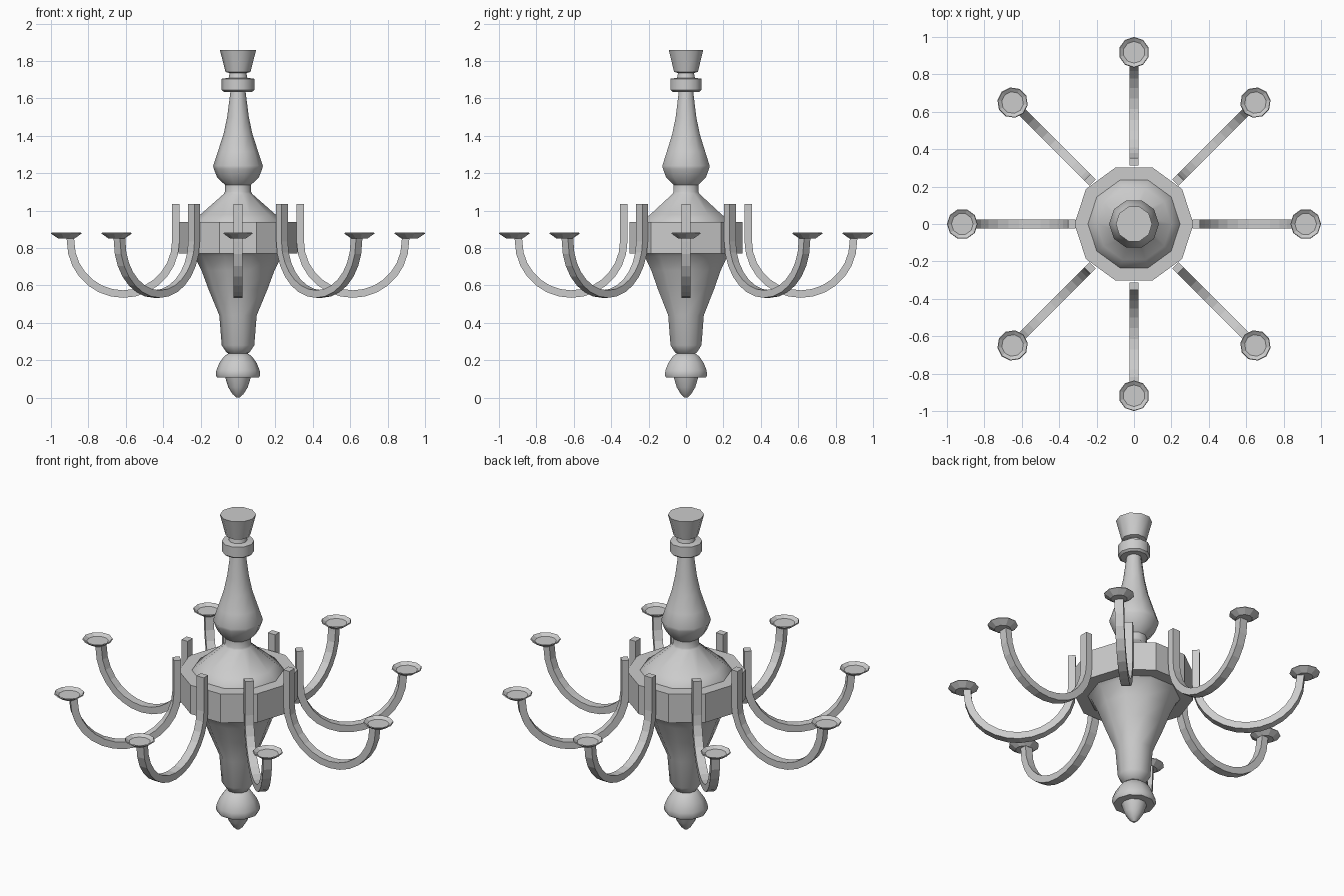
import bpy, bmesh
from math import sin, cos, pi, radians
from mathutils import Matrix

if "Cube" in bpy.data.objects:
    bpy.data.objects.remove(bpy.data.objects["Cube"])

SIDES = 10
ARMS = 8
ARM_R = 0.333      # radius of the straight arm stems
DISH_R = 0.918     # radius of the drip dish centres


def finish(name, bm, smooth=None):
    bmesh.ops.remove_doubles(bm, verts=bm.verts, dist=1e-5)
    bmesh.ops.recalc_face_normals(bm, faces=bm.faces)
    me = bpy.data.meshes.new(name)
    bm.to_mesh(me)
    bm.free()
    ob = bpy.data.objects.new(name, me)
    bpy.context.collection.objects.link(ob)
    if smooth:
        bpy.ops.object.select_all(action='DESELECT')
        ob.select_set(True)
        bpy.context.view_layer.objects.active = ob
        bpy.ops.object.shade_smooth_by_angle(angle=radians(smooth))
    return ob


def skin(bm, rings, closed_ends=True):
    """Bridge successive vertex rings with quads."""
    loops = [[bm.verts.new(p) for p in ring] for ring in rings]
    n = len(loops[0])
    for a, b in zip(loops, loops[1:]):
        for i in range(n):
            j = (i + 1) % n
            bm.faces.new((a[i], a[j], b[j], b[i]))
    if closed_ends:
        bm.faces.new(loops[0])
        bm.faces.new(loops[-1])


def lathe(name, profile, smooth=None, x=0.0):
    bm = bmesh.new()
    skin(bm, [[(x + r * cos(2 * pi * i / SIDES), r * sin(2 * pi * i / SIDES), z)
               for i in range(SIDES)] for r, z in profile])
    return finish(name, bm, smooth)


# Bottom finial
lathe("finial", [(0.008, 0.0), (0.03, 0.02), (0.052, 0.055), (0.068, 0.107),
                 (0.112, 0.107), (0.118, 0.12), (0.116, 0.145), (0.1, 0.185),
                 (0.075, 0.22), (0.047, 0.24)], 40)
# Tapering lower body
lathe("lower_body", [(0.047, 0.235), (0.06, 0.24), (0.087, 0.28), (0.1, 0.44),
                     (0.158, 0.58), (0.195, 0.68), (0.232, 0.755), (0.25, 0.772)], 40)
# Faceted band carrying the arms
lathe("arm_band", [(0.318, 0.77), (0.318, 0.94)])
# Sloped shoulder above the band
lathe("shoulder", [(0.247, 0.935), (0.245, 0.945), (0.2, 0.98), (0.075, 1.09),
                   (0.07, 1.1), (0.07, 1.14)], 40)
# Baluster stem
lathe("stem", [(0.07, 1.138), (0.112, 1.178), (0.13, 1.225), (0.133, 1.24),
               (0.108, 1.315), (0.077, 1.41), (0.058, 1.5), (0.04, 1.64)], 40)
# Collar ring and ceiling cup
lathe("collar", [(0.04, 1.635), (0.075, 1.635), (0.087, 1.645), (0.087, 1.705),
                 (0.05, 1.71), (0.045, 1.735)], 40)
lathe("ceiling_cup", [(0.045, 1.735), (0.067, 1.742), (0.097, 1.86)], 40)

# Arm centreline in the xz plane: (x, z, section normal angle)
end = 0.895
rad, cx, cz = (end - ARM_R) / 2, (end + ARM_R) / 2, 0.835
STEPS = 14
path = [(ARM_R, 1.035, pi)]
path += [(cx + rad * cos(t), cz + rad * sin(t), t)
         for t in (pi + pi * i / STEPS for i in range(STEPS + 1))]
path.append((end + 0.002, 0.862, 2 * pi))
HW, HT = 0.024, 0.02

for k in range(ARMS):
    turn = Matrix.Rotation(2 * pi * k / ARMS, 4, 'Z')
    # Curved arm of rectangular section
    bm = bmesh.new()
    skin(bm, [[(x + s * HT * cos(t), w * HW, z + s * HT * sin(t))
               for s, w in ((-1, -1), (1, -1), (1, 1), (-1, 1))]
              for x, z, t in path])
    arm = finish(f"arm_{k + 1}", bm)
    arm.matrix_world = turn
    # Shallow drip dish with recessed floor
    dish = lathe(f"drip_dish_{k + 1}", [(0.045, 0.852), (0.082, 0.877), (0.079, 0.882),
                                        (0.058, 0.868)], None, DISH_R)
    dish.matrix_world = turn
